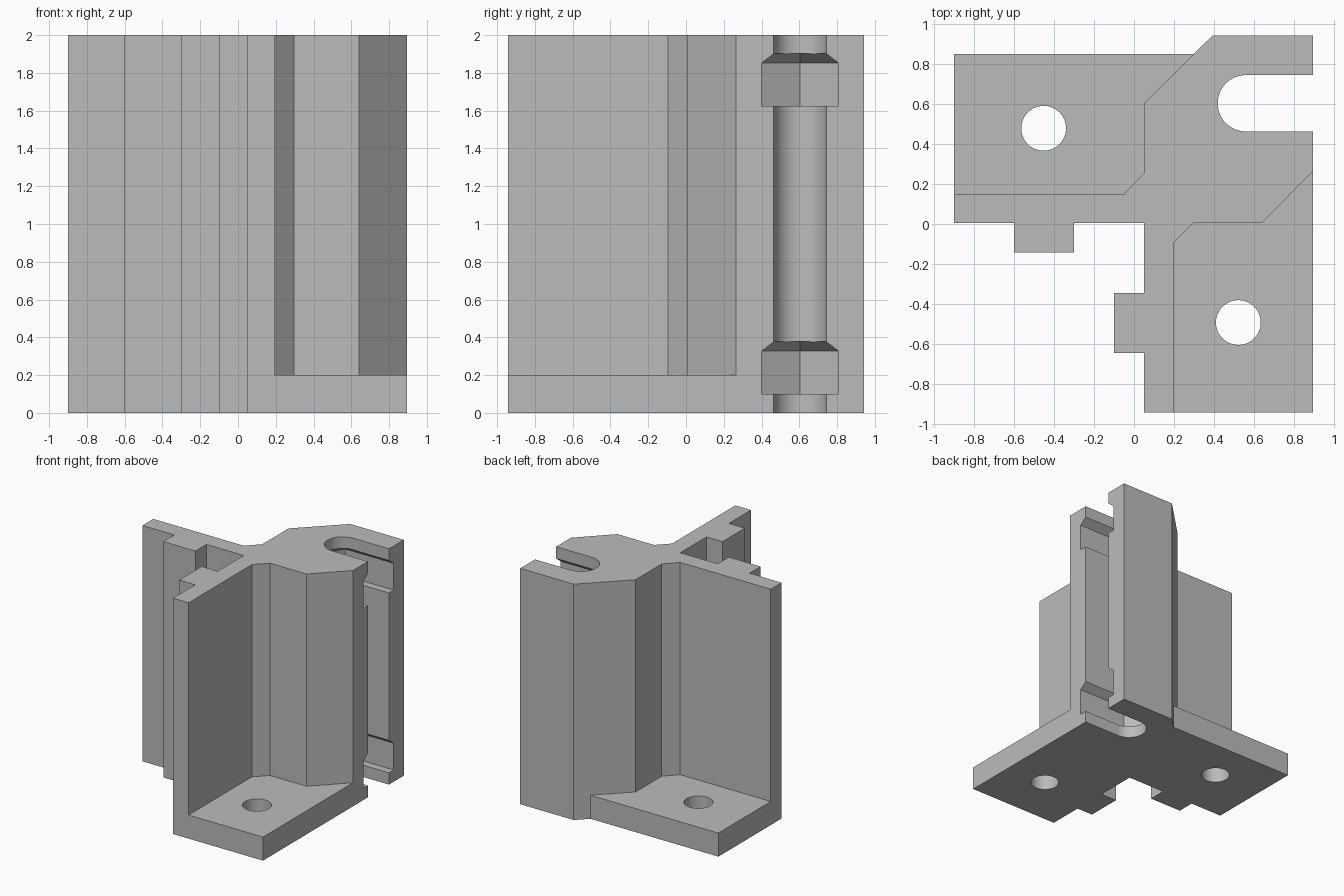
import bpy
import bmesh
from math import cos, sin, pi, radians, sqrt

if "Cube" in bpy.data.objects:
    bpy.data.objects.remove(bpy.data.objects["Cube"])

HEIGHT, BASE = 2.0, 0.2
LEFT, RIGHT, FRONT, BACK = -0.9, 0.895, -0.943, 0.943
SLOT_X, SLOT_Y, SLOT_R = 0.56, 0.604, 0.141
OPEN = 1.2  # cutters run past the open side of the slot

grey = bpy.data.materials.new("plain grey")
grey.use_nodes = True
grey.diffuse_color = (0.5, 0.5, 0.5, 1)
grey.node_tree.nodes["Principled BSDF"].inputs["Base Color"].default_value = grey.diffuse_color


def loft(name, layers):
    """Closed solid through outlines of equal length, each given as (z, points)."""
    bm = bmesh.new()
    rings = [[bm.verts.new((x, y, z)) for x, y in pts] for z, pts in layers]
    bm.faces.new(rings[0][::-1])
    bm.faces.new(rings[-1])
    for low, high in zip(rings, rings[1:]):
        for i in range(len(low)):
            j = (i + 1) % len(low)
            bm.faces.new((low[i], low[j], high[j], high[i]))
    bmesh.ops.recalc_face_normals(bm, faces=bm.faces[:])
    mesh = bpy.data.meshes.new(name)
    bm.to_mesh(mesh)
    bm.free()
    mesh.materials.append(grey)
    obj = bpy.data.objects.new(name, mesh)
    bpy.context.collection.objects.link(obj)
    return obj


def prism(name, pts, z0, z1):
    return loft(name, [(z0, pts), (z1, pts)])


def arc(cx, cy, r, start, end, steps):
    angles = [start + (end - start) * i / steps for i in range(steps + 1)]
    return [(cx + r * cos(a), cy + r * sin(a)) for a in angles]


def nut_outline(apothem):
    r = apothem * 2 / sqrt(3)
    return [(OPEN, SLOT_Y + apothem), (SLOT_X - r / 2, SLOT_Y + apothem),
            (SLOT_X - r, SLOT_Y),
            (SLOT_X - r / 2, SLOT_Y - apothem), (OPEN, SLOT_Y - apothem)]


# Full-height column with two thin walls and their locating ribs
bracket = prism("corner_bracket", [
    (LEFT, 0.005), (-0.6, 0.005), (-0.6, -0.143), (-0.3, -0.143), (-0.3, 0.005),
    (0.05, 0.005), (0.05, -0.345), (-0.1, -0.345), (-0.1, -0.645), (0.05, -0.645),
    (0.05, FRONT), (0.197, FRONT), (0.197, -0.095), (0.297, 0.005), (0.64, 0.005),
    (RIGHT, 0.264), (RIGHT, BACK), (0.393, BACK), (0.05, 0.604), (0.05, 0.254),
    (-0.05, 0.15), (LEFT, 0.15)], 0, HEIGHT)

# Base flanges reach a little way into the column
back_flange = prism("back_flange", [
    (LEFT, 0.08), (0.12, 0.08), (0.3, 0.7), (0.3, 0.851), (LEFT, 0.851)], 0, BASE)
front_flange = prism("front_flange", [
    (0.12, FRONT), (RIGHT, FRONT), (RIGHT, 0.35), (0.6, 0.1), (0.12, 0.1)], 0, BASE)

# Screw holes, bolt slot and nut pockets
cutters = [prism("screw_hole_cutter", arc(x, y, 0.112, 0, 2 * pi, 48)[:-1], -0.1, 0.4)
           for x, y in ((-0.452, 0.479), (0.522, -0.493))]
cutters.append(prism(
    "slot_cutter",
    [(OPEN, SLOT_Y + SLOT_R)] + arc(SLOT_X, SLOT_Y, SLOT_R, pi / 2, 3 * pi / 2, 32)
    + [(OPEN, SLOT_Y - SLOT_R)], -0.1, HEIGHT + 0.1))
for z in (0.1, 1.625):
    cutters.append(loft("nut_pocket_cutter", [
        (z, nut_outline(0.204)), (z + 0.227, nut_outline(0.204)),
        (z + 0.277, nut_outline(0.139))]))

# Join the flanges, then cut the openings
helpers = [(f, "UNION") for f in (back_flange, front_flange)]
helpers += [(c, "DIFFERENCE") for c in cutters]
for obj, operation in helpers:
    obj.hide_render = True
    mod = bracket.modifiers.new(obj.name, "BOOLEAN")
    mod.operation, mod.solver, mod.object = operation, "EXACT", obj

bpy.context.view_layer.update()
solid = bracket.evaluated_get(bpy.context.evaluated_depsgraph_get())
mesh = bpy.data.meshes.new_from_object(solid)
bracket.modifiers.clear()
bracket.data = mesh
mesh.materials.clear()
mesh.materials.append(grey)
for poly in mesh.polygons:
    poly.material_index = 0
for obj, _ in helpers:
    bpy.data.objects.remove(obj)

# Smooth the round walls, keep the corners sharp
bpy.ops.object.select_all(action="DESELECT")
bracket.select_set(True)
bpy.context.view_layer.objects.active = bracket
bpy.ops.object.shade_smooth_by_angle(angle=radians(25))
